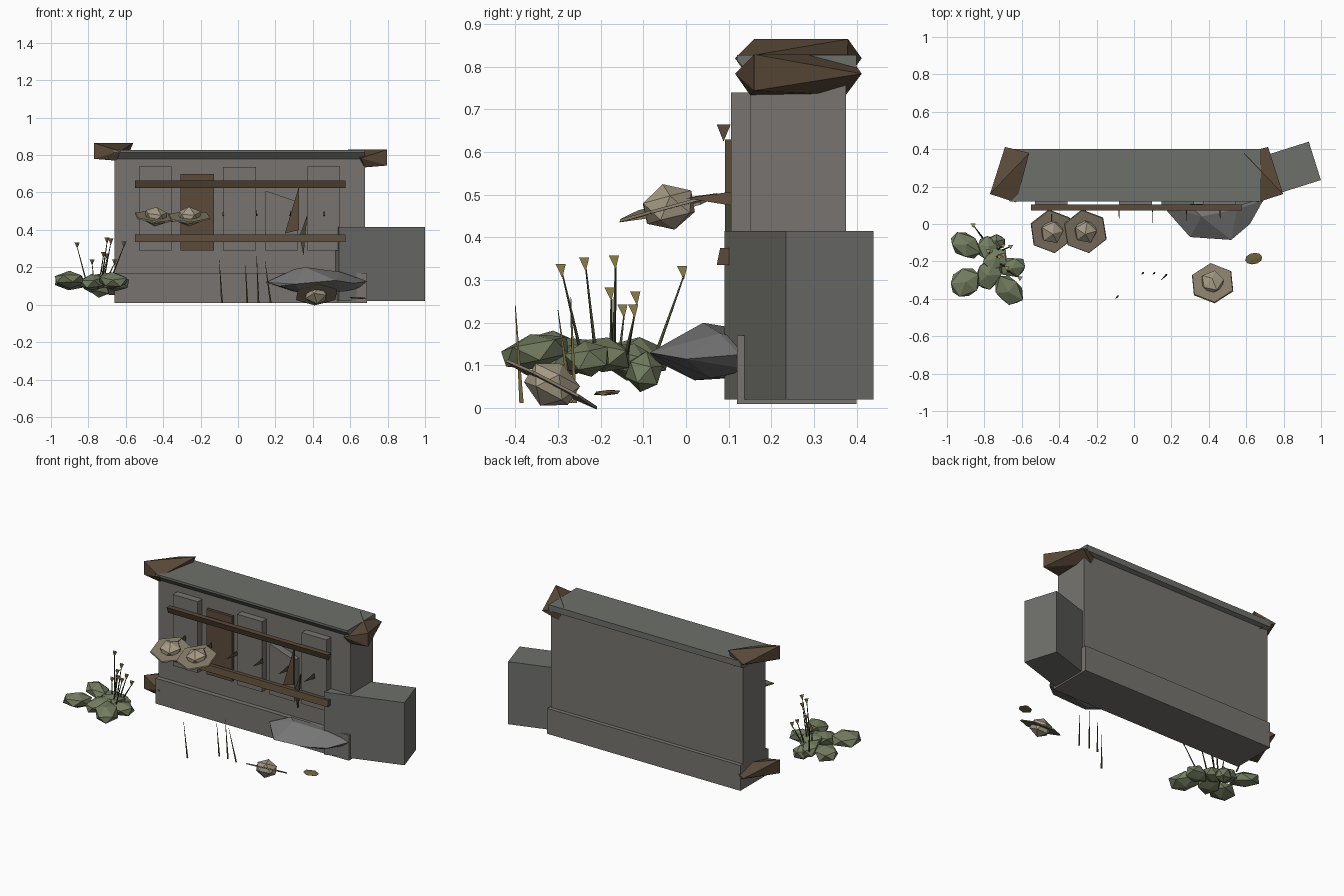
import bpy, bmesh, math, random
from mathutils import Vector, Matrix, Euler

random.seed(4)
default_cube = bpy.data.objects.get("Cube")
if default_cube:
    bpy.data.objects.remove(default_cube, do_unlink=True)


def make_material(name, red, green, blue):
    material = bpy.data.materials.new(name)
    material.use_nodes = True
    colour = (red, green, blue, 1)
    material.diffuse_color = colour
    for node in material.node_tree.nodes:
        if node.type == 'BSDF_PRINCIPLED':
            node.inputs["Base Color"].default_value = colour
    return material


wall_stone = make_material("wall stone", .185, .175, .162)
trim_stone = make_material("trim stone", .155, .16, .145)
rock_grey = make_material("rock grey", .19, .19, .19)
wood = make_material("dark wood", .105, .07, .042)
shell_cream = make_material("cream", .38, .33, .235)
brim_tan = make_material("tan", .23, .195, .135)
leaf_green = make_material("leaf green", .17, .205, .115)
petal_yellow = make_material("flower yellow", .36, .28, .09)
stalk_green = make_material("stalk green", .06, .065, .035)
straw = make_material("dry straw", .16, .125, .05)


def finish(name, bm, material):
    bmesh.ops.recalc_face_normals(bm, faces=bm.faces)
    mesh = bpy.data.meshes.new(name)
    bm.to_mesh(mesh)
    bm.free()
    mesh.materials.append(material)
    part = bpy.data.objects.new(name, mesh)
    bpy.context.collection.objects.link(part)
    return part


def hull(name, points, material):
    """Convex solid around a few points."""
    bm = bmesh.new()
    for point in points:
        bm.verts.new(point)
    result = bmesh.ops.convex_hull(bm, input=bm.verts)
    loose = [v for v in result["geom_interior"] if isinstance(v, bmesh.types.BMVert)]
    bmesh.ops.delete(bm, geom=loose, context='VERTS')
    bmesh.ops.dissolve_limit(bm, angle_limit=.01, verts=bm.verts, edges=bm.edges)
    return finish(name, bm, material)


def bar(name, left, right, profile, material):
    """Convex (y, z) profile run along x."""
    return hull(name, [(x, y, z) for x in (left, right) for y, z in profile], material)


def box(name, low, high, material):
    return hull(name, [(x, y, z) for x in (low[0], high[0])
                       for y in (low[1], high[1]) for z in (low[2], high[2])], material)


def blob(name, centre, radii, tilt, material, detail=1, jitter=0):
    """Faceted ellipsoid."""
    bm = bmesh.new()
    bmesh.ops.create_icosphere(bm, subdivisions=detail, radius=1)
    for v in bm.verts:
        v.co *= 1 + random.uniform(-jitter, jitter)
    bm.transform(Matrix.LocRotScale(Vector(centre), Euler(tilt), Vector(radii)))
    return finish(name, bm, material)


def rod(name, start, end, start_radius, end_radius, sides, material):
    """Tapered rod between two points."""
    start, end = Vector(start), Vector(end)
    bm = bmesh.new()
    bmesh.ops.create_cone(bm, cap_ends=True, segments=sides, radius1=start_radius,
                          radius2=end_radius, depth=(end - start).length)
    turn = (end - start).to_track_quat('Z', 'Y')
    bm.transform(Matrix.LocRotScale((start + end) / 2, turn, None))
    return finish(name, bm, material)


# Wall: plinth, body and coping
box("wall_base", (-.66, .12, .01), (.69, .4, .17), wall_stone)
box("wall_body", (-.66, .15, .17), (.68, .375, .785), wall_stone)
bar("wall_coping", -.665, .68, [(.15, .78), (.12, .815), (.12, .828),
                                (.4, .828), (.4, .79), (.375, .78)], trim_stone)

# Turned block at the right-hand end
block = box("end_block", (-.241, -.1075, -.1975), (.241, .1075, .1975), trim_stone)
block.location = (.737, .265, .2175)
block.rotation_euler.z = math.radians(17.5)


# Wooden corner wedges
def corner(name, side, shift, drop):
    points = [(-.77, .16, .865), (-.56, .38, .865), (-.69, .412, .82), (-.63, .115, .82),
              (-.77, .16, .78), (-.6, .375, .77), (-.65, .15, .77)]
    hull(name, [(-side * (x + shift), y, z - drop) for x, y, z in points], wood)


corner("top_corner_left", 1, -.027, .036)
corner("top_corner_right", -1, 0, 0)
corner("bottom_corner_right", -1, 0, .72)

# Upright slats
for index, top in enumerate((.74, .7, .735, .61, .74)):
    middle = -.442 + .225 * index
    if index == 1:
        box("wooden_slat", (middle - .09, .122, .29), (middle + .09, .14, top), wood)
        continue
    back = .152
    slope = .06 if index == 3 else 0
    hull("stone_slat", [(middle + dx, y, z) for y in (.105, back) for dx, z in
                        ((-.087, .29), (.087, .29), (-.087, top), (.087, top - slope))],
         wall_stone)

# Horizontal rails
bar("upper_rail", -.55, .575, [(.072, .665), (.105, .665), (.088, .625)], wood)
bar("lower_rail", -.55, .575, [(.072, .335), (.105, .335), (.08, .375), (.105, .375)], wood)

# Splintered slat and thorns on the wall face
bar_y = (.092, .106)
hull("long_splinter", [(x, y, z) for y in bar_y for x, z in
                       ((.25, .38), (.325, .63), (.325, .4))], wood)
hull("low_splinter", [(x, y, z) for y in bar_y for x, z in
                      ((.33, .37), (.37, .48), (.35, .26))], stalk_green)
for index in range(6):
    x = -.44 + .18 * index
    hull("thorn", [(x - .004, .105, .475), (x + .004, .105, .475),
                   (x, .105, .507), (x, .0, .492)], wood)


# Brimmed fungi
def fungus(name, centre, tilt):
    blob(name + "_cap", centre, (.068, .068, .055), tilt, shell_cream, jitter=.05)
    bm = bmesh.new()
    bmesh.ops.create_cone(bm, cap_ends=True, segments=6, radius1=.122,
                          radius2=.118, depth=.007)
    bm.transform(Matrix.LocRotScale(Vector(centre), Euler(tilt), None))
    finish(name + "_brim", bm, brim_tan)


fungus("outer_fungus", (-.44, -.04, .47), (.26, .05, .15))
fungus("inner_fungus", (-.26, -.04, .47), (.26, -.05, .15))
fungus("ground_fungus", (.42, -.315, .056), (-.48, 0, .1))

# Boulder and fallen leaf
hull("boulder", [(.15, .1, .12), (.22, .02, .1), (.3, -.07, .11), (.52, -.085, .13),
                 (.62, .0, .115), (.69, .125, .125), (.3, .1, .19), (.36, .04, .2),
                 (.55, .08, .175), (.3, .1, .07), (.35, .02, .065), (.56, .06, .07),
                 (.66, .15, .09), (.25, .17, .15), (.6, .17, .15)], rock_grey)
blob("fallen_leaf", (.64, -.185, .036), (.052, .034, .006), (.1, .05, .2), straw)

# Succulent leaves: centre, then length, width and heading
leaves = [(-.9, -.115, .12, .1, .07, -.5), (-.9, -.315, .135, .1, .085, .6),
          (-.78, -.13, .11, .075, .06, 1.7), (-.78, -.27, .12, .1, .075, 1.2),
          (-.67, -.355, .13, .1, .075, 2.1), (-.65, -.23, .115, .08, .06, .1),
          (-.74, -.19, .125, .08, .06, .7), (-.74, -.1, .085, .06, .045, .3)]
for x, y, z, length, width, heading in leaves:
    blob("succulent_leaf", (x, y, z), (length, width, .045),
         (random.uniform(-.2, .2), random.uniform(-.2, .2), heading), leaf_green, jitter=.1)

# Flowers on thin stalks
for x, y, z in ((-.86, -.005, .32), (-.68, -.235, .34), (-.7, -.165, .345), (-.61, -.29, .325),
                (-.72, -.175, .27), (-.7, -.115, .26), (-.78, -.145, .23), (-.66, -.12, .23)):
    root = (x * .5 - .38, y * .6 - .07, .12)
    rod("flower_stalk", root, (x, y, z - .01), .005, .002, 4, stalk_green)
    rod("flower_head", (x, y, z - .018), (x, y, z + .013), .001, .016, 3, petal_yellow)

# Dry grass blades
for x, y, height, lean in ((-.085, -.385, .24, -.015), (.05, -.26, .22, -.01),
                           (.11, -.26, .26, -.01), (.175, -.27, .23, -.03)):
    rod("grass_blade", (x, y, .012), (x + lean, y + lean, height), .006, .001, 3, straw)
